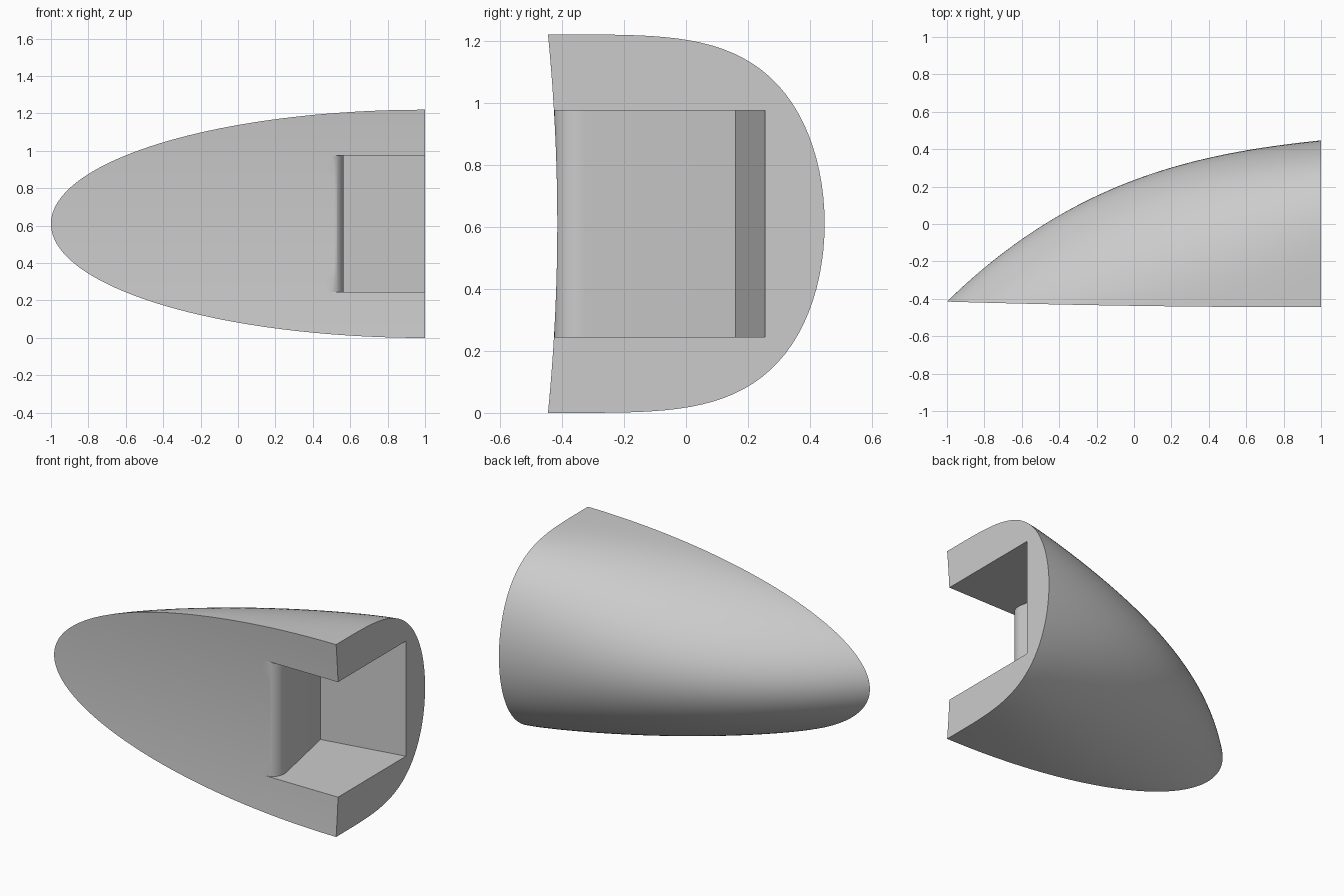
import bpy, bmesh, math

cube = bpy.data.objects.get("Cube")
if cube:
    bpy.data.objects.remove(cube, do_unlink=True)

MID = 0.61          # half height, also the height of the symmetry plane
STATIONS, BACK, FRONT = 64, 64, 24

grey = bpy.data.materials.new("plain_grey")
grey.use_nodes = True
colour = (0.6, 0.6, 0.6, 1)
grey.diffuse_color = colour
grey.node_tree.nodes["Principled BSDF"].inputs["Base Color"].default_value = colour


def make_object(name, bm):
    bmesh.ops.recalc_face_normals(bm, faces=bm.faces[:])
    mesh = bpy.data.meshes.new(name)
    bm.to_mesh(mesh)
    bm.free()
    mesh.materials.append(grey)
    obj = bpy.data.objects.new(name, mesh)
    bpy.context.collection.objects.link(obj)
    return obj


def section(t):
    """Closed cross-section; t runs from 0 at the open end to 1 at the tip."""
    x, h = 1 - 2 * t, math.sqrt(1 - t * t)
    rim = -0.415 - 0.03 * h * h
    back = -0.415 + 0.862 * (1 - 0.24 * t - 0.25 * t**2 - 0.51 * t**3)
    power = 0.24 + 0.76 * t**1.2                   # boxy end, parabolic tip
    pts = []
    for i in range(BACK + 1):                      # bulging back
        a = math.pi * i / BACK
        u = max(0, math.sin(a))
        w = math.copysign(math.sqrt(max(0, 1 - u**(1 / power))), math.cos(a))
        pts.append((x, rim + u * (back - rim), MID + MID * h * w))
    for i in range(1, FRONT):                      # slightly hollow front
        w = h * (2 * i / FRONT - 1)
        pts.append((x, -0.415 - 0.03 * w * w, MID + MID * w))
    return pts


# Shell: sections lofted to a point
bm = bmesh.new()
rings = [[bm.verts.new(p) for p in section(math.sin(math.pi / 2 * i / STATIONS))]
         for i in range(STATIONS)]
tip = bm.verts.new((-1, -0.415, MID))
n = len(rings[0])
bm.faces.new(rings[0])
for a, b in zip(rings, rings[1:]):
    for j in range(n):
        k = (j + 1) % n
        bm.faces.new((a[j], a[k], b[k], b[j]))
for j in range(n):
    bm.faces.new((rings[-1][j], rings[-1][(j + 1) % n], tip))
shell = make_object("shell", bm)

# Pocket cutter: turned walls, undercut behind a rounded lip
profile = [(1.1, -0.6), (0.495, -0.6)]
for i in range(11):
    a = math.radians(-90 + 10 * i)
    profile.append((0.495 + 0.07 * math.cos(a), -0.34 + 0.085 * math.sin(a)))
profile += [(0.467, 0.16), (1.1, 0.273)]
bm = bmesh.new()
base = bm.faces.new([bm.verts.new((x, y, 0.245)) for x, y in profile])
top = bmesh.ops.extrude_face_region(bm, geom=[base])["geom"]
bmesh.ops.translate(bm, vec=(0, 0, 0.73),
                    verts=[v for v in top if isinstance(v, bmesh.types.BMVert)])
cutter = make_object("pocket_cutter", bm)
cutter.hide_render = True

cut = shell.modifiers.new("pocket", "BOOLEAN")
cut.operation, cut.solver, cut.object = "DIFFERENCE", "EXACT", cutter
bpy.ops.object.select_all(action="DESELECT")
shell.select_set(True)
bpy.context.view_layer.objects.active = shell
bpy.ops.object.modifier_apply(modifier=cut.name)
bpy.data.objects.remove(cutter, do_unlink=True)
bpy.ops.object.shade_smooth_by_angle(angle=math.radians(30))
